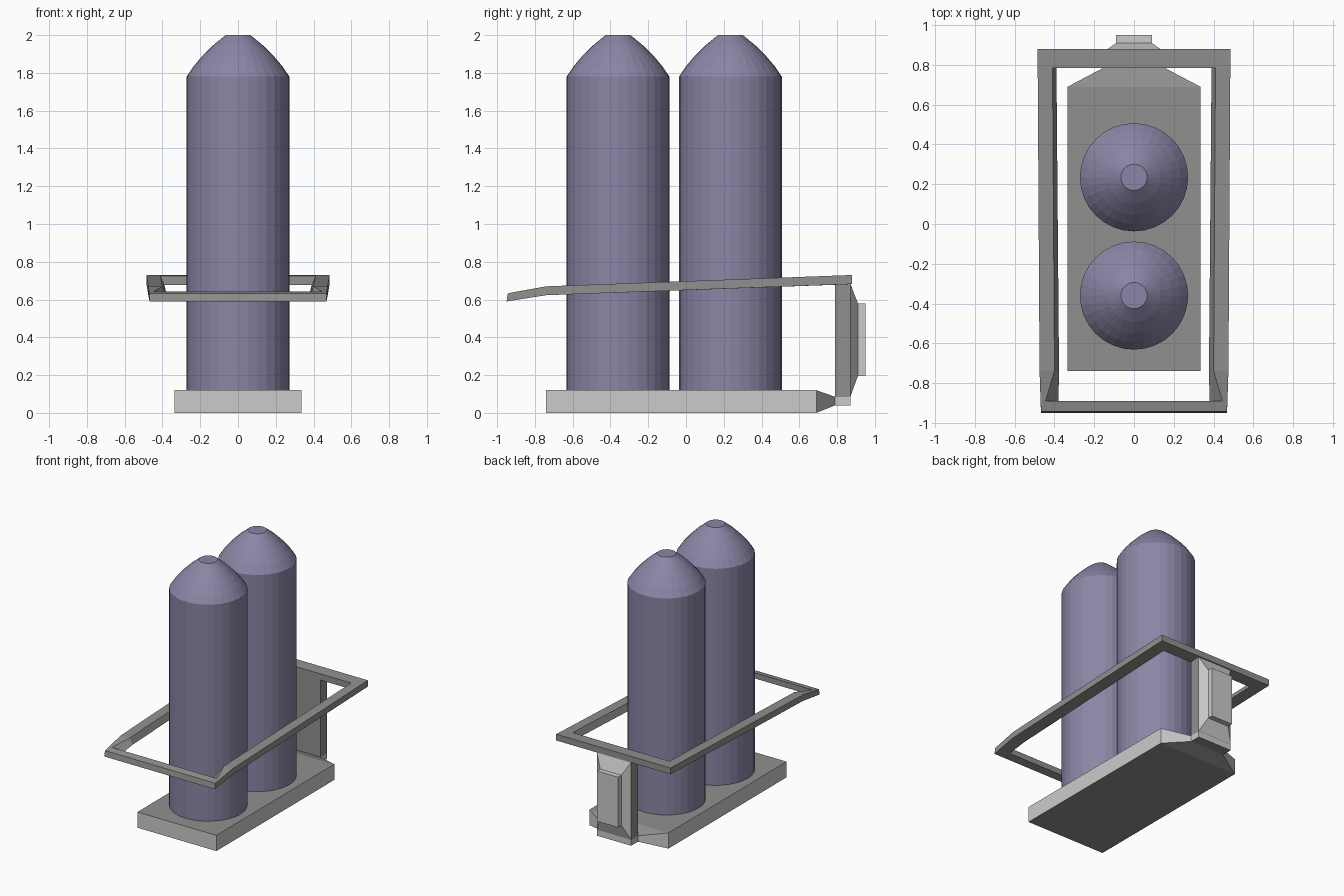
import bpy, bmesh, math

if "Cube" in bpy.data.objects:
    bpy.data.objects.remove(bpy.data.objects["Cube"])


def material(name, rgb):
    m = bpy.data.materials.new(name)
    m.diffuse_color = (*rgb, 1)
    m.use_nodes = True
    m.node_tree.nodes["Principled BSDF"].inputs["Base Color"].default_value = m.diffuse_color
    return m


PURPLE = material("purple_paint", (0.26, 0.235, 0.38))
DARK = material("dark_grey", (0.28, 0.28, 0.27))
LIGHT = material("light_grey", (0.75, 0.75, 0.75))


def loft(name, sections, mats, closed=False, dark_flat=False):
    """Skin equal-length point loops; closed joins last to first, else ends are capped."""
    bm = bmesh.new()
    rings = [[bm.verts.new(p) for p in s] for s in sections]
    n = len(rings[0])
    pairs = list(zip(rings, rings[1:] + rings[:1]))
    for a, b in (pairs if closed else pairs[:-1]):
        for i in range(n):
            j = (i + 1) % n
            bm.faces.new((a[i], a[j], b[j], b[i]))
    if not closed:
        bm.faces.new(rings[0][::-1])
        bm.faces.new(rings[-1])
    bmesh.ops.recalc_face_normals(bm, faces=bm.faces)
    bm.normal_update()
    if dark_flat:
        for f in bm.faces:
            f.material_index = int(abs(f.normal.z) > 0.8)
    me = bpy.data.meshes.new(name)
    bm.to_mesh(me)
    bm.free()
    for m in mats:
        me.materials.append(m)
    ob = bpy.data.objects.new(name, me)
    bpy.context.collection.objects.link(ob)
    return ob


def rect(y, hx, z0, z1):
    return [(-hx, y, z0), (hx, y, z0), (hx, y, z1), (-hx, y, z1)]


def circle(cy, r, z, n=32):
    return [(r * math.cos(2 * math.pi * i / n),
             cy + r * math.sin(2 * math.pi * i / n), z) for i in range(n)]


# Two gas cylinders with domed tops
TANK = [(0.272, 0.12), (0.272, 1.78), (0.235, 1.835), (0.19, 1.888),
        (0.133, 1.945), (0.066, 2.0)]
for label, cy in (("front", -0.36), ("rear", 0.235)):
    loft(f"{label}_cylinder", [circle(cy, r, z) for r, z in TANK], [PURPLE])

# Base plate tapering to a tongue at the back
loft("base_plate", [rect(-0.74, 0.335, 0, 0.12), rect(0.69, 0.335, 0, 0.12),
                    rect(0.79, 0.145, 0.04, 0.085), rect(0.872, 0.145, 0.04, 0.085)],
     [LIGHT, DARK], dark_flat=True)

# Upright post and the bevelled box on its back
loft("rear_post", [rect(0.79, 0.145, 0.085, 0.69), rect(0.872, 0.145, 0.085, 0.69)], [DARK])
loft("rear_box", [rect(0.872, 0.145, 0.09, 0.68), rect(0.91, 0.09, 0.195, 0.58),
                  rect(0.95, 0.09, 0.195, 0.58)], [LIGHT])

# Guard rail: right-hand sections (outer bottom, outer top, inner top, inner bottom)
right = [
    [(0.485, 0.88, 0.682), (0.485, 0.88, 0.73), (0.41, 0.785, 0.726), (0.39, 0.785, 0.678)],
    [(0.475, -0.74, 0.623), (0.475, -0.74, 0.67), (0.40, -0.74, 0.67), (0.377, -0.74, 0.623)],
    [(0.468, -0.95, 0.59), (0.468, -0.943, 0.633), (0.445, -0.89, 0.643), (0.38, -0.89, 0.6)],
]
left = [[(-x, y, z) for x, y, z in s] for s in reversed(right)]
loft("guard_rail", right + left, [DARK], closed=True)
